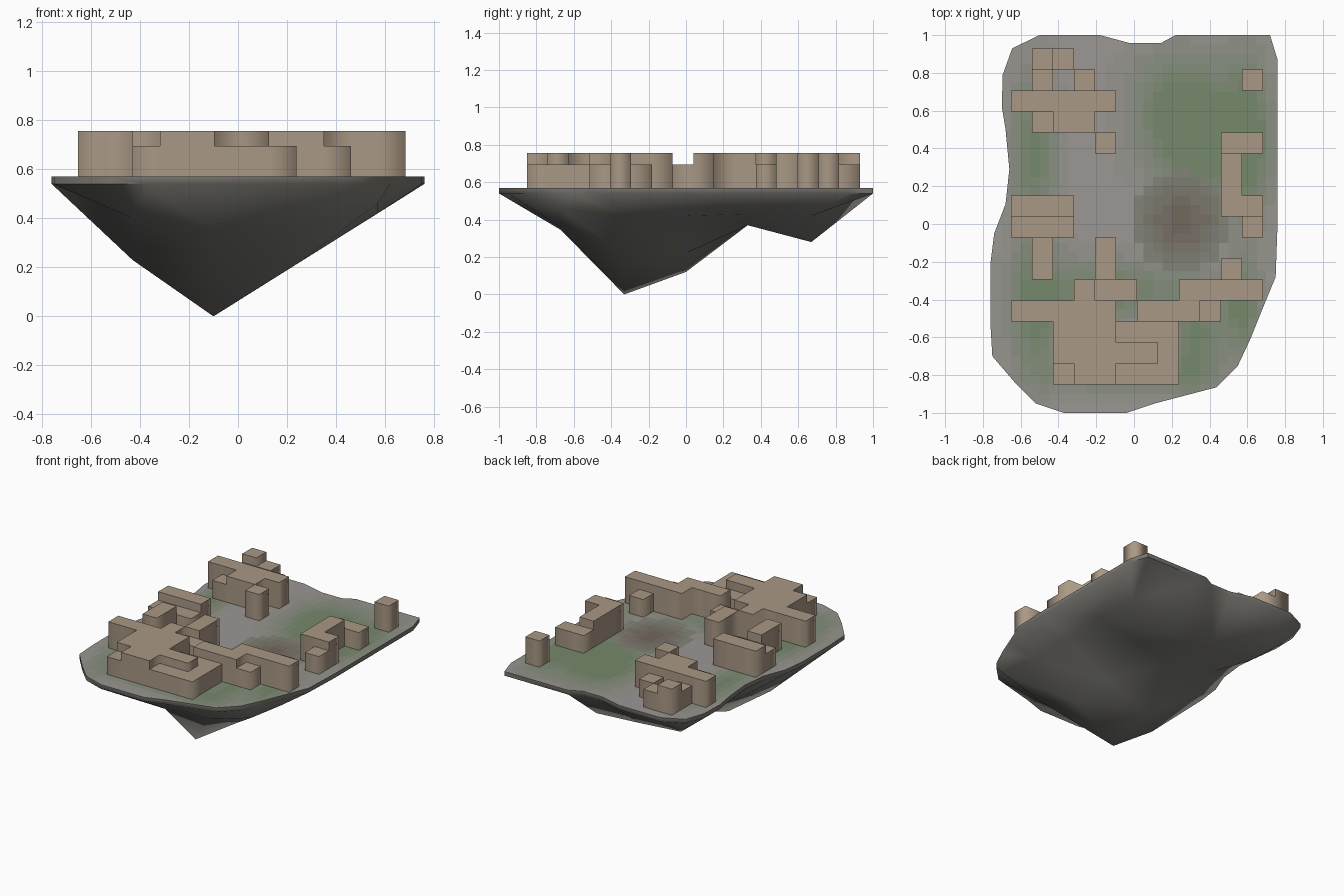
import bpy, bmesh, math
from mathutils import Vector, geometry

if "Cube" in bpy.data.objects:
    bpy.data.objects.remove(bpy.data.objects["Cube"])

TOP, RIM = 0.57, 0.54


def material(name, rgb):
    m = bpy.data.materials.new(name)
    m.diffuse_color = (*rgb, 1)
    m.use_nodes = True
    m.node_tree.nodes["Principled BSDF"].inputs["Base Color"].default_value = m.diffuse_color
    return m


def add_object(name, bm, mats):
    me = bpy.data.meshes.new(name)
    bm.to_mesh(me)
    bm.free()
    ob = bpy.data.objects.new(name, me)
    bpy.context.collection.objects.link(ob)
    for m in mats:
        me.materials.append(m)
    return ob


# Island outline, clockwise from the back left
outline = [(-.50, 1), (-.18, 1), (-.02, .957), (.14, .957), (.22, 1), (.72, 1),
           (.76, .87), (.76, 0), (.75, -.28), (.68, -.45), (.62, -.6), (.55, -.75),
           (.435, -.865), (.11, -.95), (-.04, -1), (-.37, -1), (-.52, -.95),
           (-.63, -.84), (-.75, -.70), (-.76, -.53), (-.76, -.21), (-.74, -.05),
           (-.68, .106), (-.66, .29), (-.68, .5), (-.70, .62), (-.695, .79), (-.645, .93)]
n = len(outline)

# Rocky underside: coarse depth grid triangulated into the outline, plus rim wall
xs = [-.43, -.10, .23, .57]
depths = {-.67: [.40, .345, .36, .46],
          -.33: [.23, 0, .207, .42],
          0: [.31, .12, .22, .42],
          .33: [.40, .37, .37, .43],
          .67: [.325, .30, .28, .42]}
pts = [Vector(p) for p in outline]
zs = [RIM] * n
for y, row in depths.items():
    for x, z in zip(xs, row):
        pts.append(Vector((x, y)))
        zs.append(z)
loop = [(i, (i + 1) % n) for i in range(n)]
vs, _, fs, orig, _, _ = geometry.delaunay_2d_cdt(pts, loop, [], 1, 1e-5)
bm = bmesh.new()
low = [bm.verts.new((v.x, v.y, zs[o[0]])) for v, o in zip(vs, orig)]
index = {o[0]: v for v, o in zip(low, orig)}
for f in fs:
    bm.faces.new([low[i] for i in reversed(f)])
rim = [bm.verts.new((x, y, TOP)) for x, y in outline]
for a, b in loop:
    bm.faces.new((index[a], rim[a], rim[b], index[b])).normal_flip()
bm.normal_update()
for f in bm.faces:      # the wall must face outward
    if abs(f.normal.z) < .01 and f.normal.dot(f.calc_center_median()) < 0:
        f.normal_flip()
    f.smooth = True
rock = add_object("rock_underside", bm, [material("rock", (.20, .195, .175))])

# Ground: outline face cut into tiles, coloured by soft patches of grass and soil
grass = [(-.53, .4, .12, .4), (-.52, -.45, .14, .4), (.25, .65, .26, .28),
         (.35, .4, .26, .25), (.6, .45, .13, .45), (.33, -.6, .13, .3),
         (.57, -.45, .1, .25), (-.1, -.35, .35, .15), (-.05, -.8, .35, .1)]
soil = [(.25, .02, .24, .24)]


def patch(blobs, p):
    return min(1, sum(math.exp(-((p.x - x) / rx) ** 2 - ((p.y - y) / ry) ** 2)
                      for x, y, rx, ry in blobs))


def blend(a, b, t):
    return [p + (q - p) * t for p, q in zip(a, b)]


STEPS = 6
stone, green, brown = (.33, .31, .30), (.18, .25, .15), (.17, .135, .11)
ground_mats = [material(f"grass_{i}", blend(stone, green, i / STEPS)) for i in range(STEPS + 1)]
ground_mats += [material(f"soil_{i}", blend(blend(stone, green, .5), brown, i / STEPS))
                for i in range(1, STEPS + 1)]
bm = bmesh.new()
bm.faces.new([bm.verts.new((x, y, TOP)) for x, y in reversed(outline)])
for axis, count in ((0, 16), (1, 20)):
    for i in range(-count + 1, count):
        co, no = Vector((0, 0, TOP)), Vector((0, 0, 0))
        co[axis], no[axis] = i * .05, 1
        bmesh.ops.bisect_plane(bm, geom=bm.verts[:] + bm.edges[:] + bm.faces[:],
                               plane_co=co, plane_no=no, dist=1e-5)
for f in bm.faces:
    c = f.calc_center_median()
    s, g = patch(soil, c), patch(grass, c)
    f.material_index = STEPS + round(s * STEPS) if s > .3 else round(g * STEPS)
add_object("island_ground", bm, ground_mats)

# Buildings: plan of tall (T) and low (l) cells, back row first
plan = [".Tl.........",
        ".l.l.......T",
        "TTTTT.......",
        ".lTT........",
        "....T.....ll",
        "..........T.",
        "..........T.",
        "TTT.......TT",
        "lll........l",
        ".T..T.......",
        ".T..T.....l.",
        "...Tll..TTTT",
        "TTTTT.TTTl..",
        "..TTTlll....",
        "..TTTTTl....",
        "..lTTlll...."]
heights = {".": TOP, "l": .695, "T": .755}
X0, Y0, CELL = -.652, .93, .1113


def height(r, c):
    inside = 0 <= r < len(plan) and 0 <= c < 12
    return heights[plan[r][c]] if inside else TOP


bm = bmesh.new()
for r in range(len(plan)):
    for c in range(12):
        h = height(r, c)
        if h == TOP:
            continue
        x, y = X0 + c * CELL, Y0 - r * CELL
        ring = [(x, y - CELL), (x + CELL, y - CELL), (x + CELL, y), (x, y)]
        bm.faces.new([bm.verts.new((*p, h)) for p in ring])
        for k, (dr, dc) in enumerate(((1, 0), (0, 1), (-1, 0), (0, -1))):
            base = height(r + dr, c + dc)
            if base < h:
                a, b = ring[k], ring[(k + 1) % 4]
                bm.faces.new([bm.verts.new(p) for p in
                              ((*a, base), (*b, base), (*b, h), (*a, h))])
bmesh.ops.remove_doubles(bm, verts=bm.verts, dist=1e-4)
# Walls blend softly round their corners; roof edges stay sharp
for f in bm.faces:
    f.smooth = True
for e in bm.edges:
    e.smooth = abs(e.verts[0].co.z - e.verts[1].co.z) > .01
add_object("buildings", bm, [material("clay", (.40, .315, .235))])

bpy.context.view_layer.objects.active = rock
rock.select_set(True)
bpy.ops.object.shade_smooth_by_angle(angle=math.radians(60))
